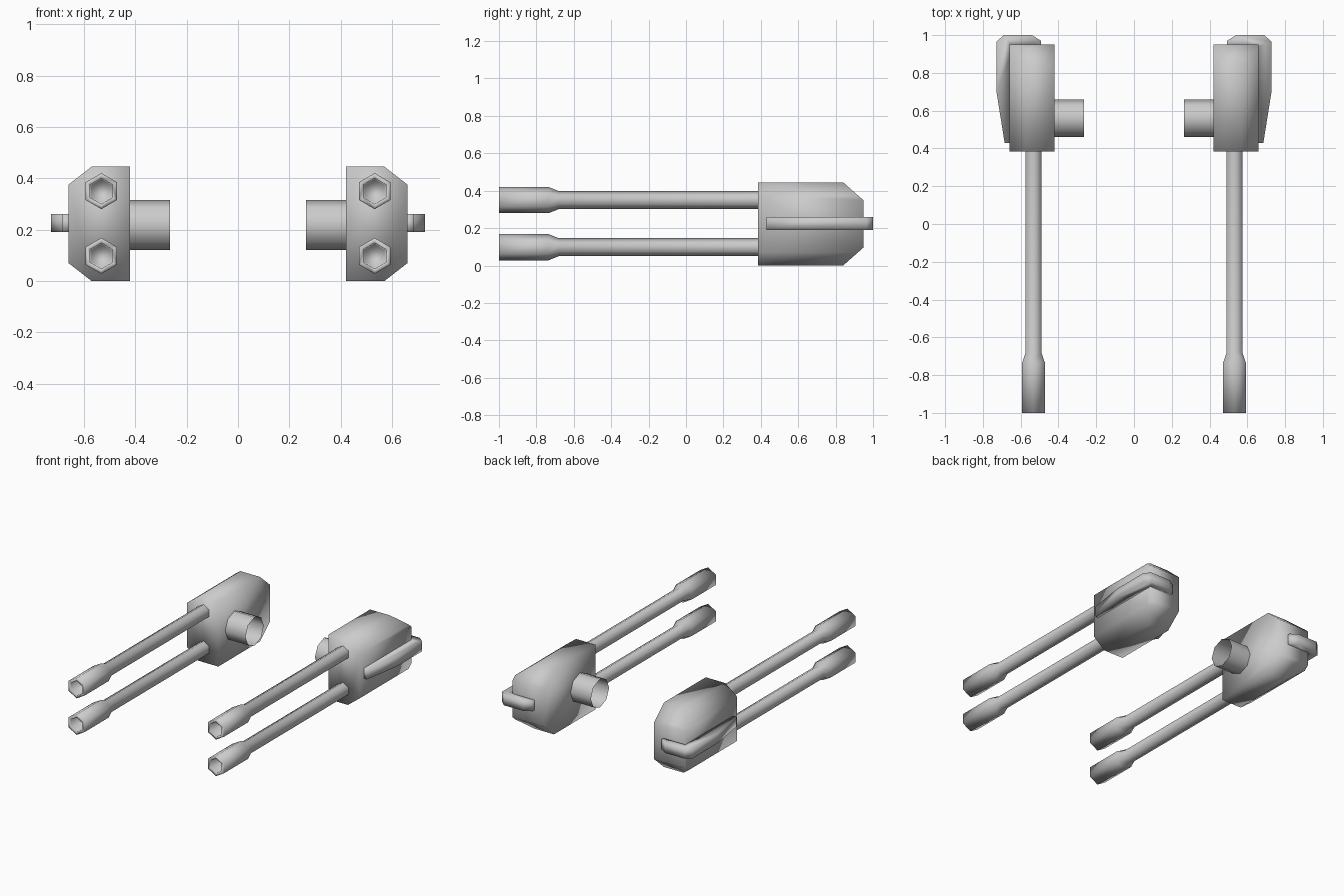
import bpy, bmesh
from math import cos, sin, pi
from mathutils import Vector

if "Cube" in bpy.data.objects:
    bpy.data.objects.remove(bpy.data.objects["Cube"])


def finish(name, bm):
    """Store the right-hand part and mirror it across x = 0."""
    bmesh.ops.recalc_face_normals(bm, faces=bm.faces)
    mesh = bpy.data.meshes.new(name)
    bm.to_mesh(mesh)
    bm.free()
    mesh.shade_smooth()
    obj = bpy.data.objects.new(name, mesh)
    bpy.context.collection.objects.link(obj)
    mod = obj.modifiers.new("mirror", 'MIRROR')
    mod.use_axis[0] = True
    mod.use_mirror_merge = False
    return obj


def prism(points, offset):
    """Extrude a closed 3D outline along a vector."""
    bm = bmesh.new()
    face = bm.faces.new([bm.verts.new(p) for p in points])
    ext = bmesh.ops.extrude_face_region(bm, geom=[face], use_keep_orig=True)
    verts = [v for v in ext["geom"] if isinstance(v, bmesh.types.BMVert)]
    bmesh.ops.translate(bm, verts=verts, vec=offset)
    return bm


def rings_to_tube(rings, cap_end=False):
    """Bridge successive rings of points; optionally close the last one."""
    bm = bmesh.new()
    loops = [[bm.verts.new(p) for p in ring] for ring in rings]
    n = len(loops[0])
    for a, b in zip(loops, loops[1:]):
        for i in range(n):
            j = (i + 1) % n
            bm.faces.new((a[i], a[j], b[j], b[i]))
    if cap_end:
        bm.faces.new(loops[-1])
    return bm


# Housing: six-sided section run along y, with its rear sloped above and below
section = [(0.42, 0), (0.57, 0), (0.66, 0.07), (0.66, 0.375), (0.57, 0.445), (0.42, 0.445)]
bm = prism([(x, 0.385, z) for x, z in section], Vector((0, 0.565, 0)))
for z, s in ((0.445, 1), (0.0, -1)):
    cut = bmesh.ops.bisect_plane(
        bm, geom=bm.verts[:] + bm.edges[:] + bm.faces[:],
        plane_co=(0, 0.84, z), plane_no=(0, 0.097, 0.11 * s), clear_outer=True)
    edges = [e for e in cut["geom_cut"] if isinstance(e, bmesh.types.BMEdge)]
    bmesh.ops.holes_fill(bm, edges=[e for e in bm.edges if e.is_boundary] or edges)
finish("housing", bm)

# Side fin: band wrapping the outer side and the rear of the housing
outline = [(0.65, 0.43), (0.685, 0.43), (0.728, 0.70), (0.728, 0.965), (0.69, 1.0),
           (0.54, 1.0), (0.493, 0.97), (0.493, 0.93), (0.64, 0.93)]
finish("wrap_fin", prism([(x, y, 0.19) for x, y in outline], Vector((0, 0, 0.07))))

# Barrels: hexagonal tubes with a swollen hollow muzzle
barrel_profile = [(0.40, 0.048), (-0.68, 0.048), (-0.735, 0.07), (-1.0, 0.07),
                  (-1.0, 0.05), (-0.82, 0.045)]
for name, zc in (("upper_barrel", 0.35), ("lower_barrel", 0.098)):
    rings = [[(0.532 + r * sin(k * pi / 3), y, zc + r * cos(k * pi / 3)) for k in range(6)]
             for y, r in barrel_profile]
    finish(name, rings_to_tube(rings, cap_end=True))

# Mounting stub: open eight-sided tube on the inner side
rings = [[(x, 0.56 + 0.1 * cos(k * pi / 4), 0.218 + 0.098 * sin(k * pi / 4)) for k in range(8)]
         for x in (0.43, 0.265)]
finish("mount_stub", rings_to_tube(rings))
